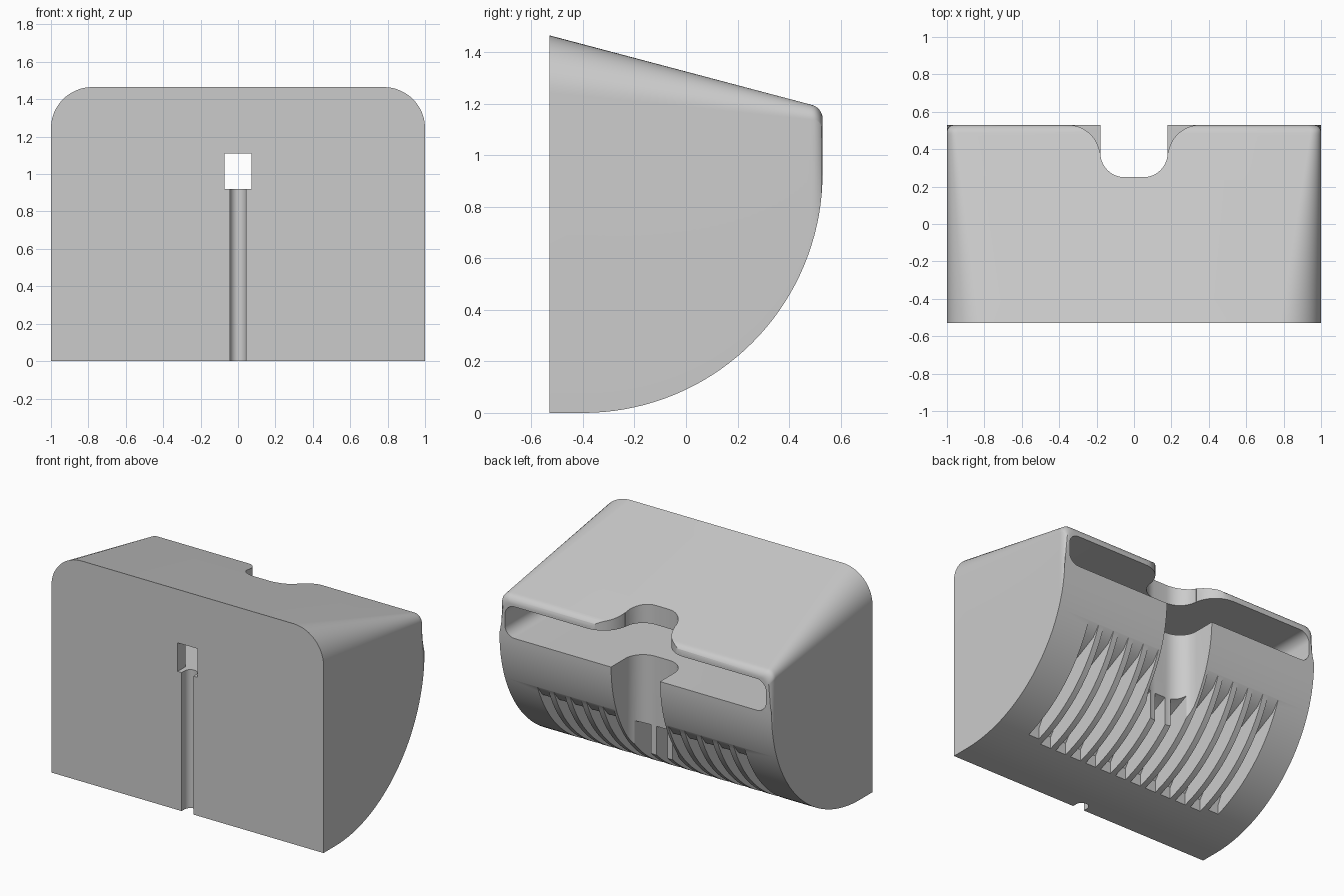
import bpy, bmesh
from math import sin, cos, pi, sqrt, radians

cube = bpy.data.objects.get("Cube")
if cube:
    bpy.data.objects.remove(cube, do_unlink=True)

grey = bpy.data.materials.new("plain grey")
grey.use_nodes = True
GREY = (0.6, 0.6, 0.6, 1)
grey.diffuse_color = GREY
grey.node_tree.nodes["Principled BSDF"].inputs["Base Color"].default_value = GREY


def arc(cx, cy, r, a0, a1, n=10):
    return [(cx + r * cos(radians(a0 + (a1 - a0) * i / n)),
             cy + r * sin(radians(a0 + (a1 - a0) * i / n))) for i in range(n + 1)]


def loft(bm, rings):
    """Skin a list of closed rings and cap both ends."""
    vs = [[bm.verts.new(p) for p in ring] for ring in rings]
    for a, b in zip(vs, vs[1:]):
        for i in range(len(a)):
            j = (i + 1) % len(a)
            bm.faces.new((a[i], a[j], b[j], b[i]))
    bm.faces.new(vs[0])
    bm.faces.new(vs[-1])


def prism(bm, pts, axis, lo, hi):
    """Extrude a flat outline along one axis."""
    put = {"x": lambda a, b, c: (c, a, b),
           "y": lambda a, b, c: (a, c, b),
           "z": lambda a, b, c: (a, b, c)}[axis]
    loft(bm, [[put(a, b, c) for a, b in pts] for c in (lo, hi)])


def finish(bm, name):
    bmesh.ops.recalc_face_normals(bm, faces=bm.faces)
    mesh = bpy.data.meshes.new(name)
    bm.to_mesh(mesh)
    bm.free()
    ob = bpy.data.objects.new(name, mesh)
    bpy.context.collection.objects.link(ob)
    mesh.materials.append(grey)
    return ob


def mirrored(half):
    """Close an outline given for +x by its mirror image."""
    return half + [(-x, y) for x, y in reversed(half)]


# Body: rounded sections from the flat front to the curved back
FRONT, BACK, R = -0.53, 0.53, 0.93
steps = 36
stations = [(FRONT, 0.0)] + [(-0.4 + R * sin(pi / 2 * i / steps),
                              R - R * cos(pi / 2 * i / steps)) for i in range(steps + 1)]
bm = bmesh.new()
rings = []
for y, low in stations:
    t = min(1, max(0, (y - 0.49) / 0.04))
    inset = 0.04 * (1 - sqrt(1 - t * t))
    top = 1.465 - (y - FRONT) * 0.265 - inset
    f = (y - FRONT) / (BACK - FRONT)
    r = 0.22 * (1 - f) + 0.05 * f
    half = [(1, low)] + arc(1 - inset - r, top - r, r, 0, 90, 12)
    rings.append([(x, y, z) for x, z in mirrored(half)])
loft(bm, rings)
body = finish(bm, "holder_body")


def cut(name, build):
    bm = bmesh.new()
    build(bm)
    cutter = finish(bm, name)
    cutter.hide_render = True
    mod = body.modifiers.new(name, "BOOLEAN")
    mod.operation, mod.solver, mod.object = "DIFFERENCE", "EXACT", cutter
    bpy.context.view_layer.objects.active = body
    bpy.ops.object.modifier_apply(modifier=name)
    bpy.data.objects.remove(cutter, do_unlink=True)


# Wide storage cavity, open at the back
def cavity(bm):
    half = arc(0.89, 0.99, 0.07, -90, 0) + arc(0.89, 1.06, 0.07, 0, 90)
    prism(bm, mirrored(half), "y", -0.45, 0.7)


# Straight notch through the lower part
def lower_notch(bm):
    half = [(0.18, 0.7)] + arc(0.05, 0.38, 0.13, 0, -90)
    prism(bm, mirrored(half), "z", -0.1, 1.0)


# Flared notch through the roof
def roof_notch(bm):
    half = [(0.36, 0.7)] + arc(0.355, 0.355, 0.175, 90, 172) + arc(0.05, 0.38, 0.13, 0, -90)
    prism(bm, mirrored(half), "z", 0.99, 1.6)


# Row of drain slots across the curved underside
def slots(bm):
    for i in range(-6, 7):
        start = -0.13 + (0.03 if abs(i) == 6 else 0)
        side = [(start, -0.1), (start, 0.12), (0, 0.3), (0.15, 0.41), (0.3, 0.48),
                (0.42, 0.54), (0.52, 0.67), (0.7, 0.67), (0.7, -0.1)]
        prism(bm, side, "x", i * 0.12 - 0.04, i * 0.12 + 0.04)


# Square hanging hole and the rounded channel below it
def hanging_hole(bm):
    prism(bm, mirrored([(0.072, 0.92), (0.072, 1.11)]), "y", -0.7, -0.4)


def channel(bm):
    half = [(0.043, -0.7)] + arc(0, -0.5, 0.043, 0, 80)
    prism(bm, mirrored(half), "z", -0.1, 0.93)


for name, build in (("cavity", cavity), ("lower_notch", lower_notch),
                    ("roof_notch", roof_notch), ("slots", slots),
                    ("hanging_hole", hanging_hole), ("channel", channel)):
    cut(name, build)

bpy.ops.object.select_all(action="DESELECT")
body.select_set(True)
bpy.context.view_layer.objects.active = body
bpy.ops.object.shade_smooth_by_angle(angle=radians(30))
